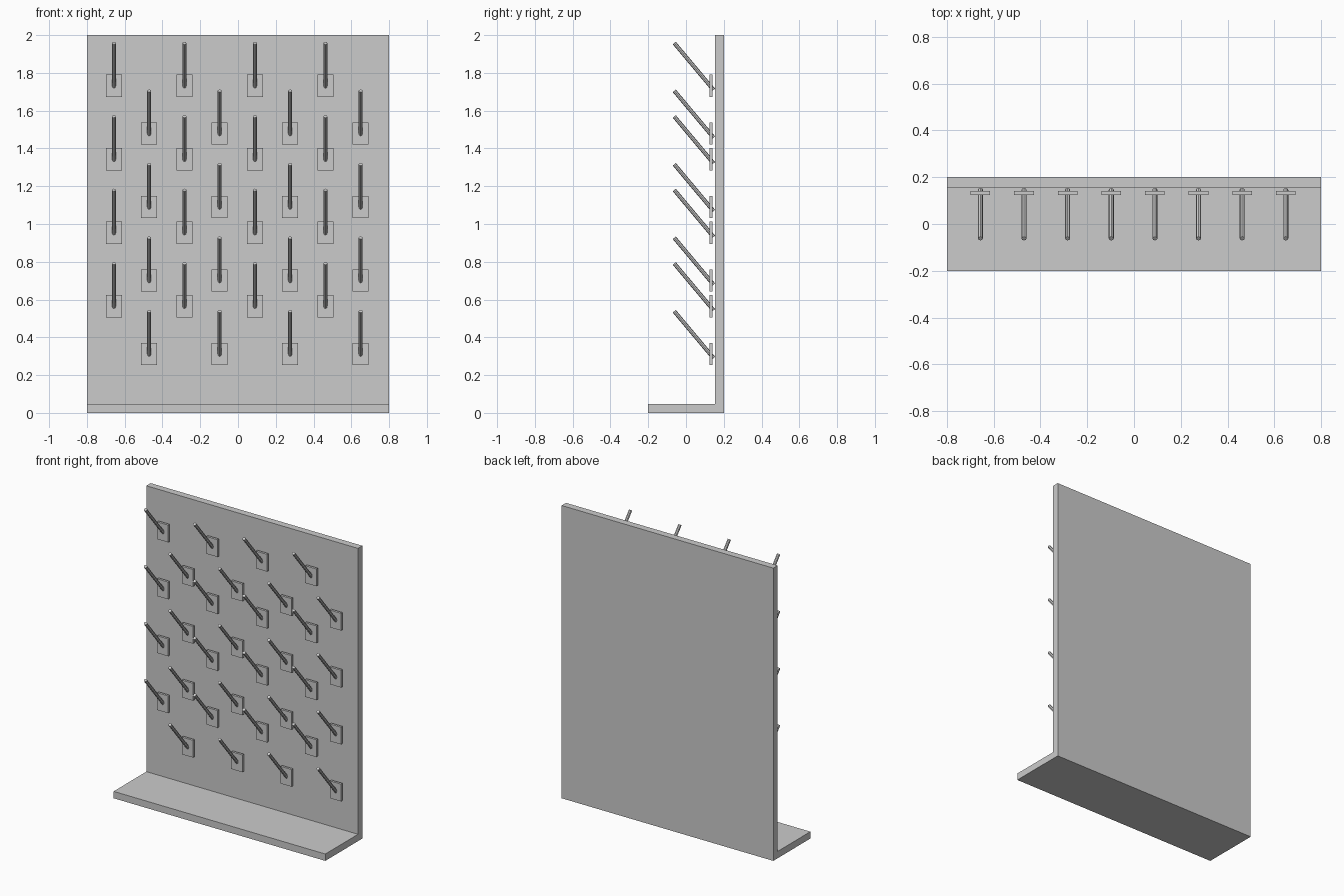
import bpy, bmesh
from mathutils import Vector, Matrix

if "Cube" in bpy.data.objects:
    bpy.data.objects.remove(bpy.data.objects["Cube"])


def mesh_from(bm, name):
    bmesh.ops.recalc_face_normals(bm, faces=bm.faces)
    me = bpy.data.meshes.new(name)
    bm.to_mesh(me)
    bm.free()
    return me


def place(name, me, loc=(0, 0, 0)):
    ob = bpy.data.objects.new(name, me)
    ob.location = loc
    bpy.context.collection.objects.link(ob)
    return ob


# L-shaped stand: back board and drip tray as one extruded profile
profile = [(-0.2, 0), (0.2, 0), (0.2, 2), (0.153, 2), (0.153, 0.047), (-0.2, 0.047)]
bm = bmesh.new()
face = bm.faces.new([bm.verts.new((-0.8, y, z)) for y, z in profile])
ext = bmesh.ops.extrude_face_region(bm, geom=[face])
bmesh.ops.translate(bm, vec=(1.6, 0, 0),
                    verts=[v for v in ext["geom"] if isinstance(v, bmesh.types.BMVert)])
place("stand", mesh_from(bm, "stand"))

# Thin plate behind each peg, origin at its centre
bm = bmesh.new()
bmesh.ops.create_cube(bm, size=1, matrix=Matrix.Diagonal((0.084, 0.016, 0.118, 1)))
plate = mesh_from(bm, "peg_plate")

# Slanted peg, positioned relative to the plate centre
base, tip = Vector((0, 0.013, -0.022)), Vector((0, -0.195, 0.226))
axis = tip - base
rot = axis.to_track_quat('Z', 'X').to_matrix().to_4x4()
bm = bmesh.new()
bmesh.ops.create_cone(bm, cap_ends=True, segments=8, radius1=0.0108, radius2=0.0108,
                      depth=axis.length,
                      matrix=Matrix.Translation((base + tip) / 2) @ rot)
peg = mesh_from(bm, "peg")

# Staggered grid: every second column sits lower
for col in range(8):
    x = -0.657 + 0.1866 * col
    top = 1.732 if col % 2 == 0 else 1.479
    for row in range(4):
        loc = (x, 0.133, top - 0.389 * row)
        place(f"peg_plate_{col}_{row}", plate, loc)
        place(f"peg_{col}_{row}", peg, loc)
